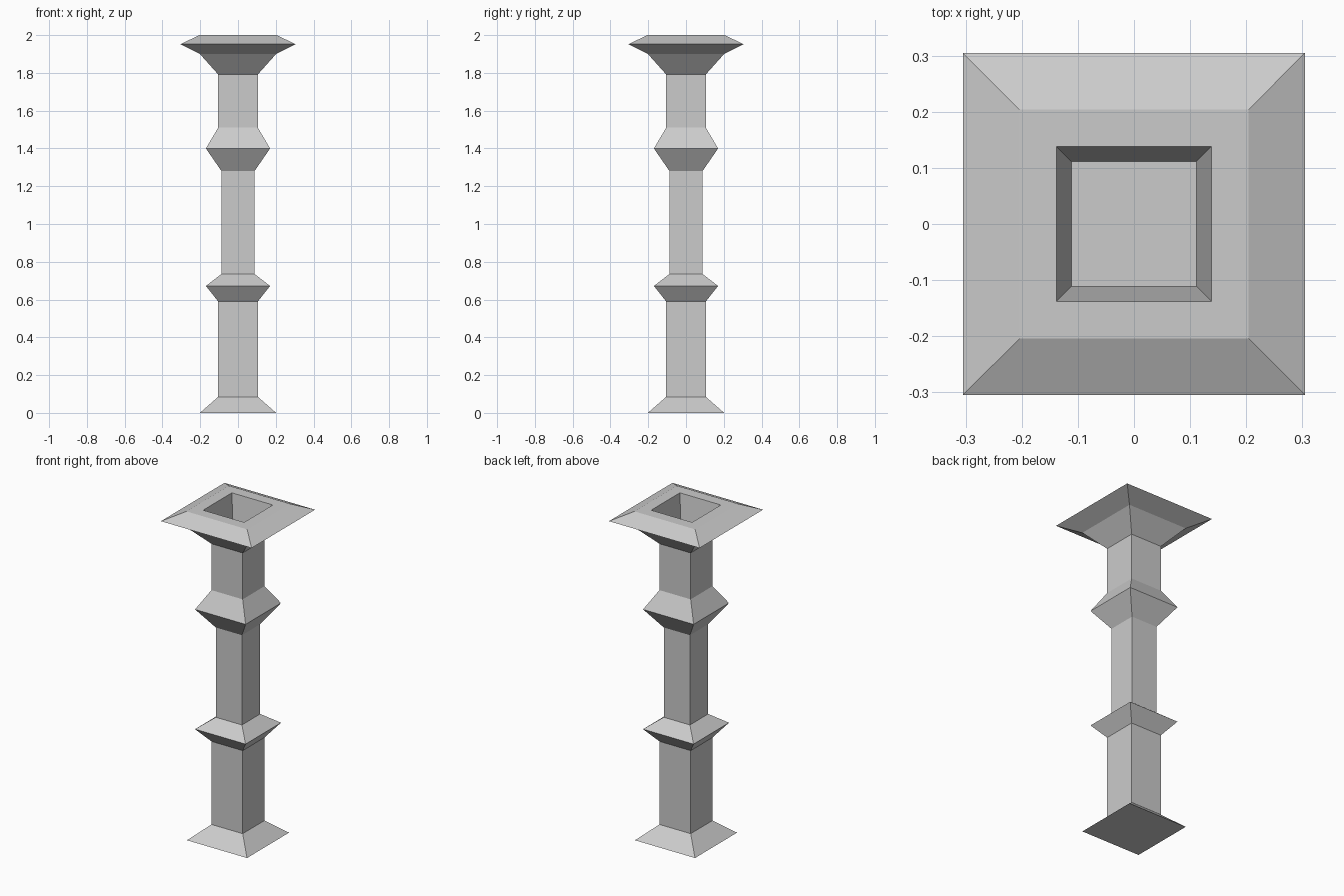
import bpy, bmesh

if "Cube" in bpy.data.objects:
    bpy.data.objects.remove(bpy.data.objects["Cube"])


def square_loft(name, profile):
    """Stack square rings of (half width, height), capped at both ends."""
    bm = bmesh.new()
    rings = [[bm.verts.new((sx * w, sy * w, z))
              for sx, sy in ((-1, -1), (1, -1), (1, 1), (-1, 1))]
             for w, z in profile]
    for low, high in zip(rings, rings[1:]):
        for i in range(4):
            j = (i + 1) % 4
            bm.faces.new((low[i], low[j], high[j], high[i]))
    bm.faces.new(rings[0][::-1])
    bm.faces.new(rings[-1])
    bmesh.ops.recalc_face_normals(bm, faces=bm.faces)
    mesh = bpy.data.meshes.new(name)
    bm.to_mesh(mesh)
    bm.free()
    obj = bpy.data.objects.new(name, mesh)
    bpy.context.collection.objects.link(obj)
    return obj


# Column from flared foot to capital, ending in the recessed socket on top
square_loft("square_column", [
    (0.202, 0.0), (0.105, 0.085),                     # foot
    (0.105, 0.59), (0.17, 0.672), (0.088, 0.735),     # lower shaft and collar
    (0.088, 1.281), (0.17, 1.40), (0.105, 1.51),      # middle shaft and collar
    (0.105, 1.792), (0.202, 1.90),                    # upper shaft, capital
    (0.305, 1.952), (0.204, 2.0),                     # capital rim
    (0.138, 2.0), (0.111, 1.81),                      # socket
])
